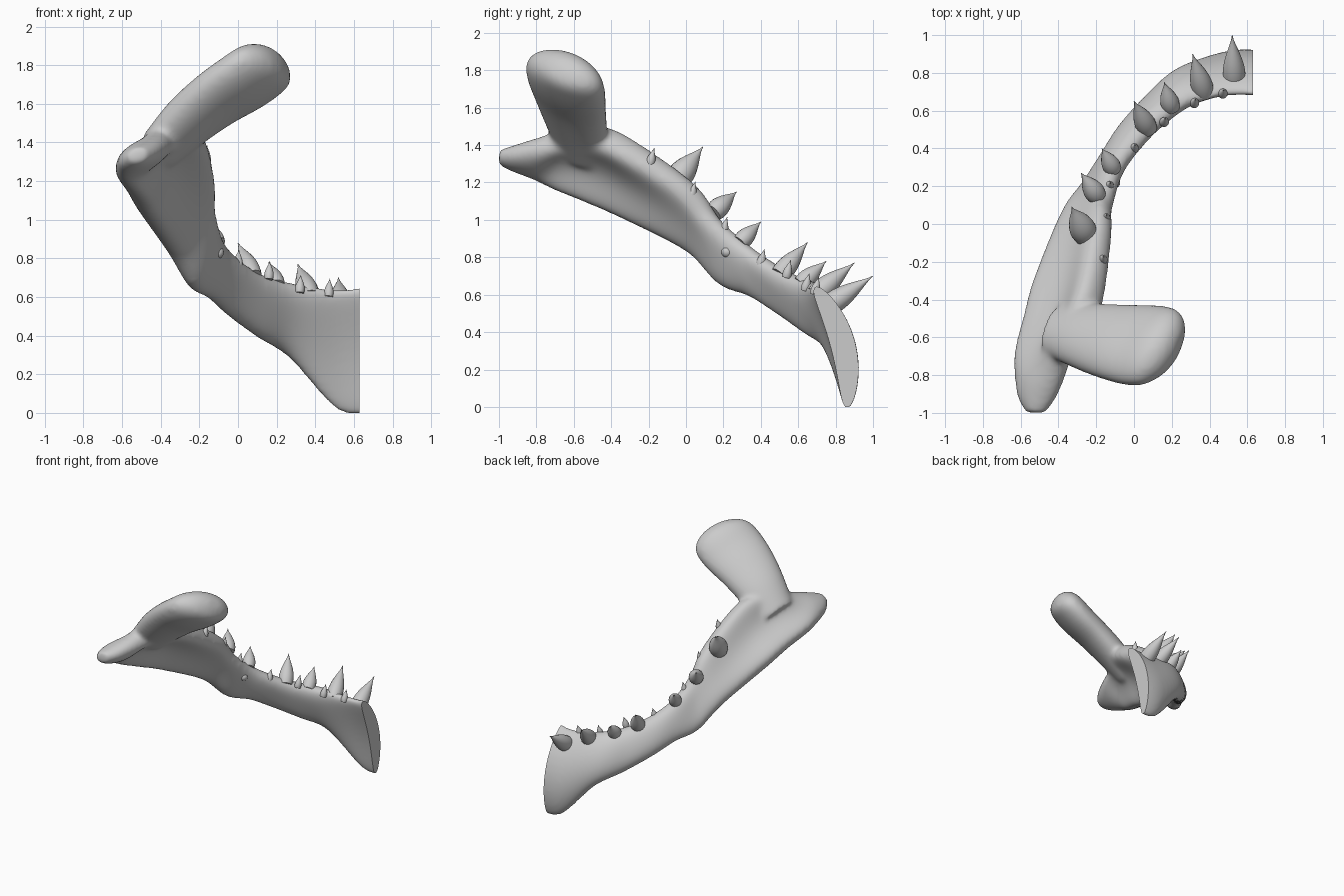
import bpy, bmesh, math
from mathutils import Vector

cube = bpy.data.objects.get("Cube")
if cube:
    bpy.data.objects.remove(cube, do_unlink=True)

bone = bpy.data.materials.new("bone_grey")
bone.use_nodes = True
bone.diffuse_color = (0.6, 0.6, 0.6, 1)
bone.node_tree.nodes["Principled BSDF"].inputs["Base Color"].default_value = bone.diffuse_color


def add_object(name, bm):
    mesh = bpy.data.meshes.new(name)
    bmesh.ops.recalc_face_normals(bm, faces=bm.faces)
    bm.to_mesh(mesh)
    bm.free()
    obj = bpy.data.objects.new(name, mesh)
    bpy.context.collection.objects.link(obj)
    mesh.materials.append(bone)
    return obj


def skin(bm, rings):
    """Bridge consecutive rings and cap both ends."""
    for lower, upper in zip(rings, rings[1:]):
        for k in range(len(lower)):
            bm.faces.new((lower[k - 1], lower[k], upper[k], upper[k - 1]))
    bm.faces.new(rings[0])
    bm.faces.new(rings[-1])


def spline(keys, steps=6):
    """Catmull-Rom through keys of (upper, lower, (thickness, waist, bow))."""
    rows = [[Vector(v) for v in key] for key in keys]
    out = []
    for i in range(len(rows) - 1):
        a, b, c, d = (rows[min(max(i + k, 0), len(rows) - 1)] for k in (-1, 0, 1, 2))
        for s in range(steps):
            t = s / steps
            out.append([(q * 2 + (r - p) * t + (p * 2 - q * 5 + r * 4 - u) * t ** 2
                         + (q * 3 - p - r * 3 + u) * t ** 3) / 2
                        for p, q, r, u in zip(a, b, c, d)])
    return out + [rows[-1]]


def loft(bm, keys, sides=32):
    """Sweep a pinched oval that spans each upper/lower pair."""
    sections = spline(keys)
    rings = []
    for i, (up, low, shape) in enumerate(sections):
        before, after = sections[max(i - 1, 0)], sections[min(i + 1, len(sections) - 1)]
        tangent = after[0] + after[1] - before[0] - before[1]
        span = (up - low) / 2
        side = tangent.cross(span).normalized()
        thick, waist, bow = shape
        ring = []
        for k in range(sides):
            angle = math.tau * k / sides
            u, v = math.cos(angle), math.sin(angle)
            v *= thick * (1 + waist * math.cos(2 * angle))
            ring.append(bm.verts.new((up + low) / 2 + span * u + side * (v + bow * (1 - u * u))))
        rings.append(ring)
    skin(bm, rings)


# Jaw body, running from the chin joint back to the rear heel
body = [
    ((.72, .68, .66), (.72, .86, 0), (.065, 0, .065)),
    ((.5, .69, .64), (.52, .86, .01), (.07, 0, .06)),
    ((.28, .64, .67), (.27, .8, .28), (.085, .05, .02)),
    ((.12, .53, .72), (.1, .66, .39), (.08, .1, .01)),
    ((0, .4, .8), (-.05, .5, .5), (.075, .1, .01)),
    ((-.09, .28, .9), (-.15, .35, .59), (.072, .1, 0)),
    ((-.13, .14, 1.03), (-.25, .2, .65), (.08, .2, 0)),
    ((-.14, 0, 1.2), (-.36, .04, .83), (.1, .3, 0)),
    ((-.18, -.3, 1.4), (-.5, -.32, 1.03), (.12, .55, 0)),
    ((-.23, -.46, 1.47), (-.55, -.52, 1.12), (.125, .6, 0)),
    ((-.34, -.64, 1.46), (-.6, -.7, 1.19), (.115, .45, 0)),
    ((-.37, -.79, 1.41), (-.62, -.83, 1.25), (.09, .1, 0)),
    ((-.41, -.91, 1.37), (-.61, -.93, 1.29), (.065, 0, 0)),
    ((-.47, -1, 1.35), (-.57, -1, 1.32), (.04, 0, 0)),
]

# Rear blade, tilted and rising inward from the body
blade = []
for centre, width, thick in [
        ((-.42, -.56, 1.35), .15, .09), ((-.27, -.59, 1.5), .19, .11),
        ((-.12, -.62, 1.62), .22, .115), ((.02, -.64, 1.71), .24, .12),
        ((.11, -.645, 1.77), .235, .12), ((.17, -.64, 1.8), .2, .11),
        ((.21, -.635, 1.82), .14, .08), ((.235, -.63, 1.83), .06, .03)]:
    middle, half_width = Vector(centre), Vector((.38, .84, -.39)) * width
    blade.append((middle - half_width, middle + half_width, (thick, 0, 0)))

# Fuse both into one bone
bm = bmesh.new()
loft(bm, body)
loft(bm, blade)
jaw = add_object("jaw_bone", bm)
remesh = jaw.modifiers.new("fuse", 'REMESH')
remesh.mode = 'VOXEL'
remesh.voxel_size = 0.014
soften = jaw.modifiers.new("soften", 'SMOOTH')
soften.factor = 0.5
soften.iterations = 18
graph = bpy.context.evaluated_depsgraph_get()
fused = bpy.data.meshes.new_from_object(jaw.evaluated_get(graph))
jaw.modifiers.clear()
jaw.data = fused

# Flat joint face at the chin
bm = bmesh.new()
bm.from_mesh(fused)
cut = bmesh.ops.bisect_plane(bm, geom=bm.verts[:] + bm.edges[:] + bm.faces[:],
                             plane_co=(.63, 0, 0), plane_no=(1, 0, 0), clear_outer=True)
rim = [e for e in cut["geom_cut"] if isinstance(e, bmesh.types.BMEdge)]
bmesh.ops.holes_fill(bm, edges=rim)
bm.to_mesh(fused)
bm.free()
fused.materials.clear()
fused.materials.append(bone)


def tooth(name, base, tip, radius, sides=16, levels=8):
    """Rounded spike, full at the root and sunk into the gum line."""
    base, tip = Vector(base), Vector(tip)
    axis = tip - base
    turn = axis.to_track_quat('Z', 'Y')
    bm = bmesh.new()
    rings = []
    for level in range(-2, levels + 1):
        t = level / levels
        swell = radius * max(math.cos(t * math.pi / 2) ** 1.3, .03)
        rings.append([bm.verts.new(base + axis * t + turn @ Vector(
            (math.cos(math.tau * k / sides), math.sin(math.tau * k / sides), 0)) * swell)
            for k in range(sides)])
    skin(bm, rings)
    return add_object(name, bm)


parts = [jaw]
# Large teeth, leaning outward
for i, (base, tip, radius) in enumerate([
        ((.53, .79, .56), (.52, 1, .7), .06), ((.36, .73, .63), (.31, .9, .77), .058),
        ((.19, .64, .68), (.16, .75, .78), .05), ((.06, .53, .74), (0, .65, .88), .055),
        ((-.12, .31, .9), (-.17, .4, .99), .048), ((-.21, .17, 1.06), (-.28, .27, 1.15), .055),
        ((-.27, -.03, 1.24), (-.33, .09, 1.39), .07)]):
    parts.append(tooth(f"large_tooth_{i + 1}", base, tip, radius))

# Small teeth along the inner rim
for i, base in enumerate([(.47, .69, .62), (.32, .64, .64), (.16, .54, .71), (0, .4, .77),
                          (-.13, .2, .94), (-.15, .03, 1.13), (-.165, -.19, 1.31)]):
    tip = Vector(base) + Vector((.005, .02, .075))
    parts.append(tooth(f"small_tooth_{i + 1}", base, tip, .025))

# Tooth bud on the inner wall
bm = bmesh.new()
bmesh.ops.create_uvsphere(bm, u_segments=16, v_segments=10, radius=.032)
bud = add_object("tooth_bud", bm)
bud.location = (-.105, .22, .83)
parts.append(bud)

# Smooth shading with a crisp joint rim
bpy.ops.object.select_all(action='DESELECT')
for obj in parts:
    obj.select_set(True)
bpy.context.view_layer.objects.active = jaw
bpy.ops.object.shade_smooth_by_angle(angle=math.radians(45))
